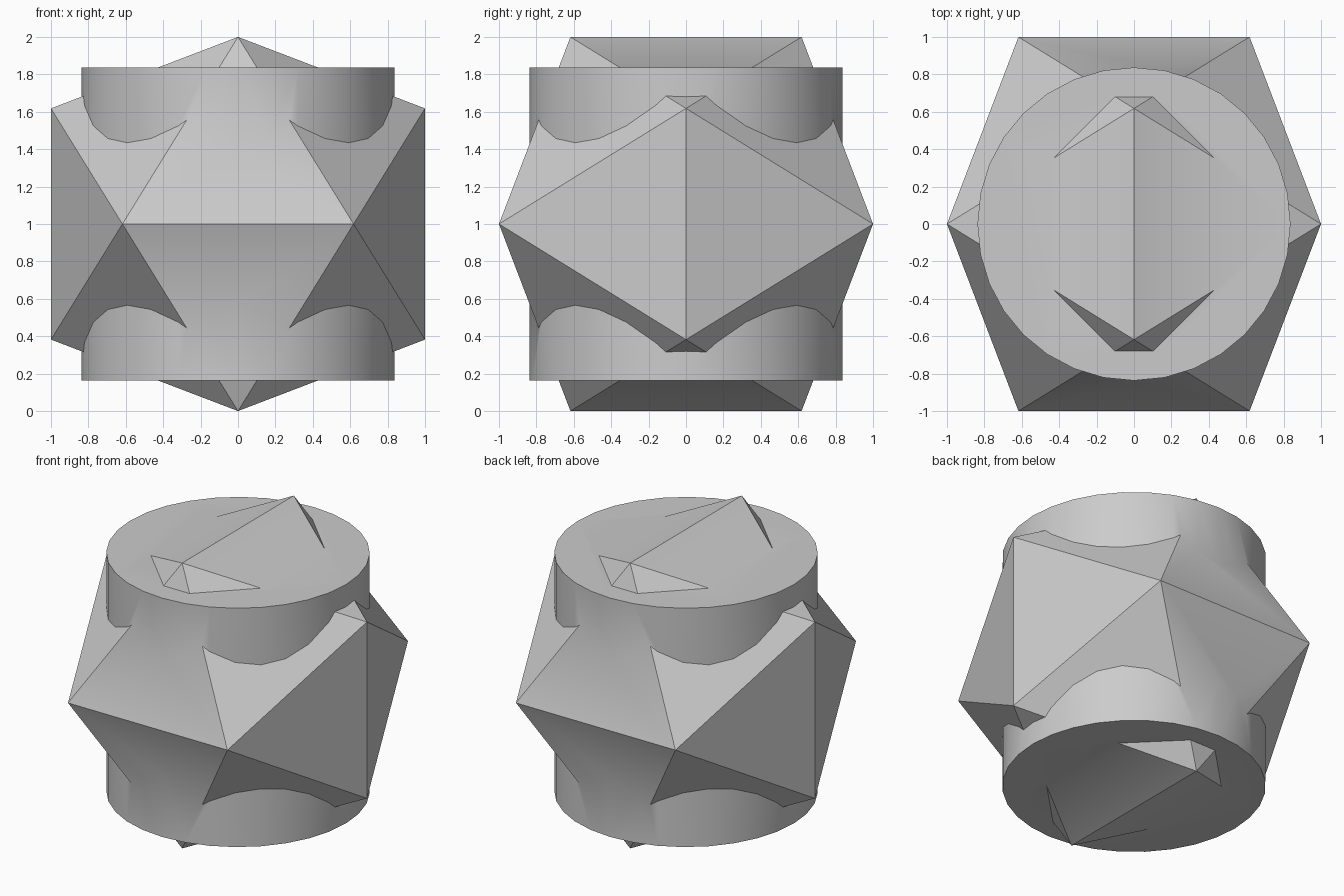
import bpy, bmesh, math
from mathutils import Vector

if "Cube" in bpy.data.objects:
    bpy.data.objects.remove(bpy.data.objects["Cube"])

PHI = (math.sqrt(5) - 1) / 2
RADIUS = 0.837

grey = bpy.data.materials.new("plain grey")
grey.diffuse_color = (0.6, 0.6, 0.6, 1)
grey.use_nodes = True
grey.node_tree.nodes["Principled BSDF"].inputs["Base Color"].default_value = grey.diffuse_color

# Icosahedron: three golden rectangles, wrapped in a convex hull
bm = bmesh.new()
for a in (-1, 1):
    for b in (-PHI, PHI):
        for co in ((a, 0, b), (b, a, 0), (0, b, a)):
            bm.verts.new(Vector(co) + Vector((0, 0, 1)))
bmesh.ops.convex_hull(bm, input=bm.verts[:])
bmesh.ops.recalc_face_normals(bm, faces=bm.faces[:])
mesh = bpy.data.meshes.new("faceted_drum")
bm.to_mesh(mesh)
bm.free()
body = bpy.data.objects.new("faceted_drum", mesh)
bpy.context.collection.objects.link(body)
mesh.materials.append(grey)

# Upright cylinder fused into the icosahedron
bpy.ops.mesh.primitive_cylinder_add(vertices=32, radius=RADIUS, depth=2 * RADIUS, location=(0, 0, 1))
drum = bpy.context.object
drum.name = "drum_cutter"
drum.data.materials.append(grey)
drum.hide_render = True

union = body.modifiers.new("union", 'BOOLEAN')
union.operation = 'UNION'
union.solver = 'EXACT'
union.object = drum
bpy.ops.object.select_all(action='DESELECT')
body.select_set(True)
bpy.context.view_layer.objects.active = body
bpy.ops.object.modifier_apply(modifier=union.name)
bpy.data.objects.remove(drum, do_unlink=True)

# Soft between drum facets, crisp on the polyhedron edges
bpy.ops.object.shade_smooth_by_angle(angle=math.radians(30))
